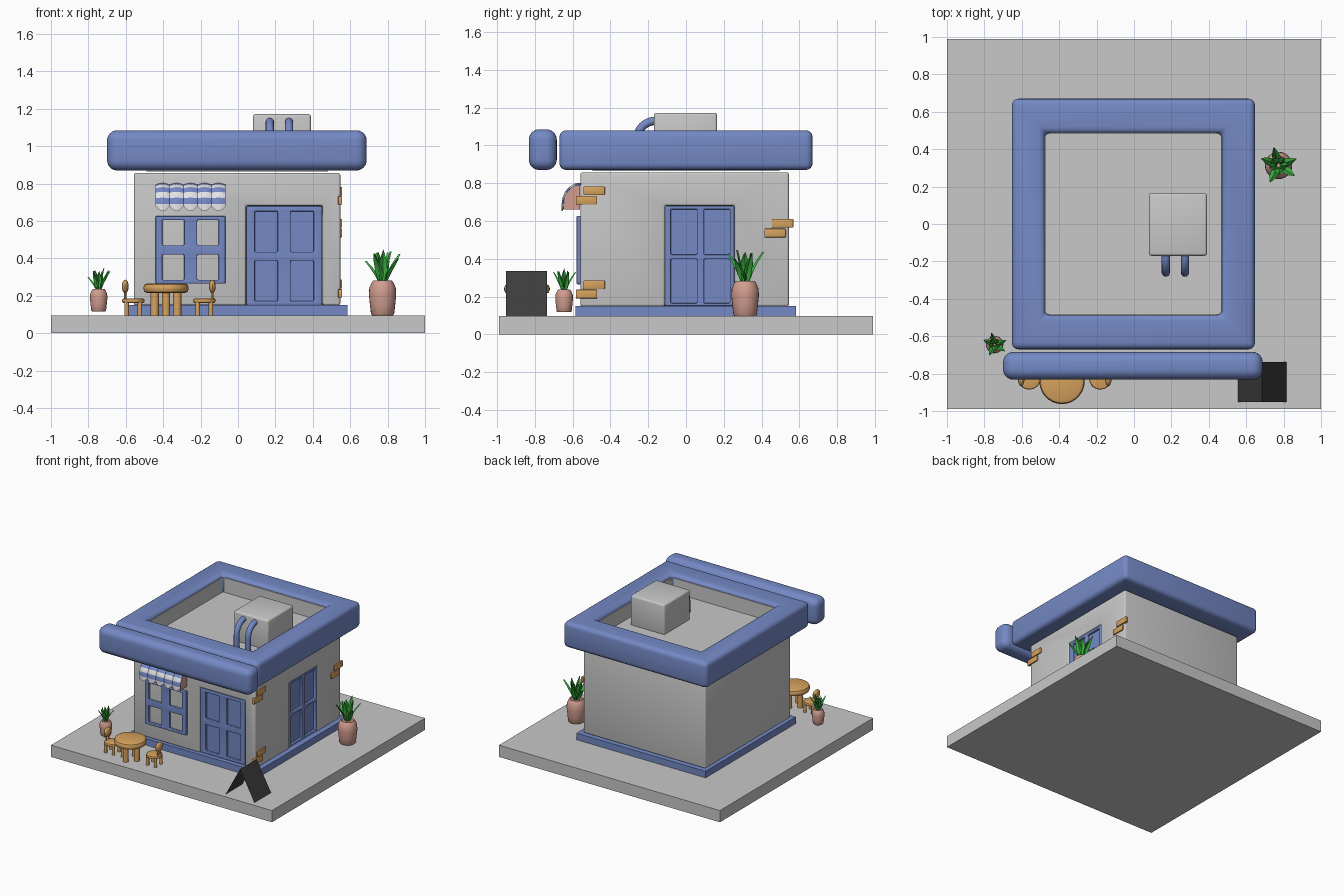
import bpy, bmesh, math, random
from mathutils import Vector

if "Cube" in bpy.data.objects:
    bpy.data.objects.remove(bpy.data.objects["Cube"])
random.seed(4)

def mat(name, r, g, b):
    m = bpy.data.materials.new(name)
    m.diffuse_color = (r, g, b, 1)
    m.use_nodes = True
    m.node_tree.nodes["Principled BSDF"].inputs["Base Color"].default_value = m.diffuse_color
    return m

GRAY = mat("wall gray", .58, .58, .58)
BLUE = mat("blue", .175, .25, .56)
WHITE = mat("awning white", .8, .8, .82)
WOOD = mat("wood", .68, .366, .114)
GREEN = mat("leaf green", .045, .46, .053)
CLAY = mat("clay", .64, .335, .275)
DARK = mat("board dark", .045, .045, .045)

def add(name, bm, *mats, bevel=0, seg=3):
    me = bpy.data.meshes.new(name)
    bm.to_mesh(me)
    bm.free()
    ob = bpy.data.objects.new(name, me)
    bpy.context.collection.objects.link(ob)
    for m in mats:
        me.materials.append(m)
    if bevel:
        b = ob.modifiers.new("bevel", 'BEVEL')
        b.width, b.segments, b.limit_method = bevel, seg, 'ANGLE'
    return ob

def box(name, x, y, z, m, bevel=0, seg=3):
    bm = bmesh.new()
    bmesh.ops.create_cube(bm, size=1)
    for v in bm.verts:
        v.co = [(a + b) / 2 + c * (b - a) for (a, b), c in zip((x, y, z), v.co)]
    return add(name, bm, m, bevel=bevel, seg=seg)

def lathe(name, prof, loc, m, n=24):
    bm = bmesh.new()
    rings = [[bm.verts.new((loc[0] + r * math.cos(2 * math.pi * i / n),
                            loc[1] + r * math.sin(2 * math.pi * i / n), z))
              for i in range(n)] for r, z in prof]
    for a, b in zip(rings, rings[1:]):
        for i in range(n):
            bm.faces.new((a[i], a[(i + 1) % n], b[(i + 1) % n], b[i]))
    bm.faces.new(rings[0][::-1])
    bm.faces.new(rings[-1])
    return add(name, bm, m)

def square_ring(name, outer, inner, z0, z1, m, bevel=0):
    bm = bmesh.new()
    def loop(r, z):
        x0, x1, y0, y1 = r
        return [bm.verts.new(p) for p in ((x0, y0, z), (x1, y0, z), (x1, y1, z), (x0, y1, z))]
    L = [loop(outer, z0), loop(outer, z1), loop(inner, z1), loop(inner, z0)]
    for k in range(4):
        a, b = L[k], L[(k + 1) % 4]
        for i in range(4):
            j = (i + 1) % 4
            bm.faces.new((a[i], a[j], b[j], b[i]))
    bmesh.ops.recalc_face_normals(bm, faces=bm.faces)
    return add(name, bm, m, bevel=bevel, seg=4)

def lattice(name, us, zs, place, thick):
    """Frame with 2 x 2 openings; place(u, z) gives the point on its front."""
    bm = bmesh.new()
    V = [[bm.verts.new(place(u, z)) for u in us] for z in zs]
    for r in range(5):
        for c in range(5):
            if not (r % 2 and c % 2):
                bm.faces.new((V[r][c], V[r][c + 1], V[r + 1][c + 1], V[r + 1][c]))
    ob = add(name, bm, BLUE)
    s = ob.modifiers.new("thick", 'SOLIDIFY')
    s.thickness, s.offset = thick, -1
    b = ob.modifiers.new("bevel", 'BEVEL')
    b.width, b.segments, b.limit_method = .006, 2, 'ANGLE'
    return ob

# ground slab, plinth, walls with door recesses
box("slab", (-1, 1), (-.99, .99), (0, .096), GRAY)
box("plinth", (-.585, .585), (-.585, .582), (.09, .15), BLUE)
walls = box("walls", (-.557, .547), (-.559, .545), (.148, .857), GRAY)
cutters = [box("front_door_cutter", (.042, .453), (-.7, -.525), (.1, .682), GRAY),
           box("side_door_cutter", (.513, .7), (-.112, .257), (.1, .682), GRAY)]
for c in cutters:
    c.hide_render = True
    mod = walls.modifiers.new("cut", 'BOOLEAN')
    mod.operation, mod.object, mod.solver = 'DIFFERENCE', c, 'EXACT'
bv = walls.modifiers.new("bevel", 'BEVEL')
bv.width, bv.segments, bv.limit_method = .012, 3, 'ANGLE'

# doors and window
box("front_door_back", (.045, .45), (-.53, -.515), (.15, .68), BLUE)
lattice("front_door", (.045, .09, .212, .282, .405, .45), (.15, .172, .388, .435, .652, .68),
        lambda u, z: (u, -.552, z), .025)
box("side_door_back", (.505, .518), (-.112, .257), (.15, .68), BLUE)
lattice("side_door", (-.112, -.08, .06, .095, .232, .257), (.15, .165, .398, .422, .662, .68),
        lambda u, z: (.54, u, z), .025)
lattice("window", (-.44, -.405, -.288, -.218, -.103, -.067), (.265, .285, .42, .47, .605, .627),
        lambda u, z: (u, -.579, z), .025)

# bricks on the right wall
for i, (y, z) in enumerate([(-.543, .737), (-.583, .687), (-.543, .24), (-.583, .19),
                            (.455, .565), (.415, .513)]):
    box(f"brick_{i}", (.535, .557), (y, y + .113), (z, z + .046), WOOD, .004, 2)

# roof
square_ring("roof_rim", (-.653, .647, -.67, .67), (-.478, .47, -.487, .487), .87, 1.08, BLUE, .035)
square_ring("rim_lining", (-.49, .482, -.499, .499), (-.473, .465, -.48, .48), .88, 1.05, GRAY)
box("roof_floor", (-.49, .48), (-.495, .495), (.865, .93), GRAY)
box("front_fascia", (-.70, .688), (-.832, -.684), (.87, 1.085), BLUE, .055, 6)
box("roof_unit", (.08, .39), (-.17, .165), (.92, 1.172), GRAY, .014)
for i, x in enumerate((.17, .273)):
    cu = bpy.data.curves.new("pipe", 'CURVE')
    cu.dimensions, cu.bevel_depth, cu.bevel_resolution = '3D', .022, 4
    pts = [(x, -.16 - .1 * math.sin(a * math.pi / 16), 1.03 + .1 * math.cos(a * math.pi / 16))
           for a in range(9)] + [(x, -.26, .92)]
    sp = cu.splines.new('POLY')
    sp.points.add(len(pts) - 1)
    for p, q in zip(sp.points, pts):
        p.co = (*q, 1)
    cu.materials.append(BLUE)
    bpy.context.collection.objects.link(bpy.data.objects.new(f"roof_pipe_{i}", cu))

# awning: five bulged strips on a quarter arc, striped by row, scalloped hem
X0, W, R, SUB = -.44, .0746, .098, 8
for k in range(5):
    bm = bmesh.new()
    rows = []
    for r in range(7):
        row = []
        for s in range(SUB + 1):
            u = s / SUB
            t = math.sin(math.pi * u)
            a = min(r, 5) / 5 * math.pi / 2
            rad = R - .008 + .008 * t
            y, z = -.56 - rad * math.sin(a), .69 + rad * 1.15 * math.cos(a)
            if r == 6:
                z -= .01 + .028 * t
            row.append(bm.verts.new((X0 + W * (k + u), y, z)))
        rows.append(row)
    for r in range(6):
        for s in range(SUB):
            f = bm.faces.new((rows[r][s], rows[r + 1][s], rows[r + 1][s + 1], rows[r][s + 1]))
            f.material_index = r % 2
    ob = add(f"awning_strip_{k}", bm, BLUE, WHITE)
    sm = ob.modifiers.new("thick", 'SOLIDIFY')
    sm.thickness, sm.offset = .005, -1
for i, x in enumerate((X0 + .004, X0 + 5 * W - .004)):
    bm = bmesh.new()
    arc = [(x, -.56 - .088 * math.sin(a * math.pi / 16), .69 + .1 * math.cos(a * math.pi / 16))
           for a in range(9)]
    bm.faces.new([bm.verts.new(p) for p in arc + [(x, -.648, .66), (x, -.56, .66)]])
    add(f"awning_side_{i}", bm, CLAY)

# table and chairs
def disc(name, r, z0, z1, loc, b):
    lathe(name, [(r - b, z0), (r - .3 * b, z0 + .3 * b), (r, z0 + b), (r, z1 - b),
                 (r - .3 * b, z1 - .3 * b), (r - b, z1)], loc, WOOD, 32)

TX, TY = -.385, -.842
disc("table_top", .121, .215, .266, (TX, TY), .02)
for i in range(4):
    a = i * math.pi / 2
    lathe(f"table_leg_{i}", [(.022, .095), (.022, .225)],
          (TX + .06 * math.cos(a), TY + .06 * math.sin(a)), WOOD, 16)
for side, cx in ((-1, -.56), (1, -.18)):
    tag = "left" if side < 0 else "right"
    cy = -.825
    disc(f"{tag}_chair_seat", .06, .162, .186, (cx, cy), .008)
    for i in range(4):
        a = math.pi / 4 + i * math.pi / 2
        lathe(f"{tag}_chair_leg_{i}", [(.012, .095), (.012, .168)],
              (cx + .05 * math.cos(a), cy + .05 * math.sin(a)), WOOD, 12)
    for dy in (-.015, .015):
        lathe(f"{tag}_chair_post", [(.006, .175), (.006, .24)], (cx + side * .043, cy + dy), WOOD, 8)
    bm = bmesh.new()
    bmesh.ops.create_uvsphere(bm, u_segments=20, v_segments=12, radius=1)
    for v in bm.verts:
        v.co = (cx + side * .043 + .018 * v.co.x, cy + .042 * v.co.y, .25 + .036 * v.co.z)
    add(f"{tag}_chair_back", bm, WOOD)

# potted plants
def plant(name, x, y, z, s):
    prof = [(.056, 0), (.062, .008), (.068, .06), (.073, .11), (.071, .145), (.06, .172), (.05, .186), (.043, .178)]
    lathe(f"{name}_pot", [(r * s, z + h * s) for r, h in prof], (x, y), CLAY)
    bm = bmesh.new()
    for i in range(10):
        a = i * 2.4
        out, tall = (.03, random.uniform(.15, .215)) if i < 5 else (.085, random.uniform(.1, .17))
        d, w = Vector((math.cos(a), math.sin(a), 0)), Vector((-math.sin(a), math.cos(a), 0))
        rows = []
        for t, hw in ((0, .012), (.35, .024), (.7, .018), (1, .001)):
            c = d * (.012 + out * t ** 1.5) + Vector((0, 0, .175 + tall * t))
            rows.append([bm.verts.new(Vector((x, y, z)) + s * p)
                         for p in (c - w * hw + d * .006, c - d * .004, c + w * hw + d * .006)])
        for p, q in zip(rows, rows[1:]):
            for j in (0, 1):
                bm.faces.new((p[j], p[j + 1], q[j + 1], q[j]))
    add(f"{name}_leaves", bm, GREEN)

plant("large_plant", .773, .313, .096, 1)
plant("small_plant", -.745, -.645, .117, .64)

# folding pavement board
bm = bmesh.new()
V = [[bm.verts.new((x, y, z)) for y in (-.952, -.737)] for x, z in ((.555, .096), (.685, .336), (.815, .096))]
for a, b in zip(V, V[1:]):
    bm.faces.new((a[0], b[0], b[1], a[1]))
add("pavement_board", bm, DARK)

# bake modifiers, drop cutters, smooth rounded parts
bpy.ops.object.select_all(action='SELECT')
bpy.context.view_layer.objects.active = walls
bpy.ops.object.convert(target='MESH')
for c in cutters:
    bpy.data.objects.remove(c)
bpy.ops.object.shade_smooth_by_angle(angle=math.radians(35))
